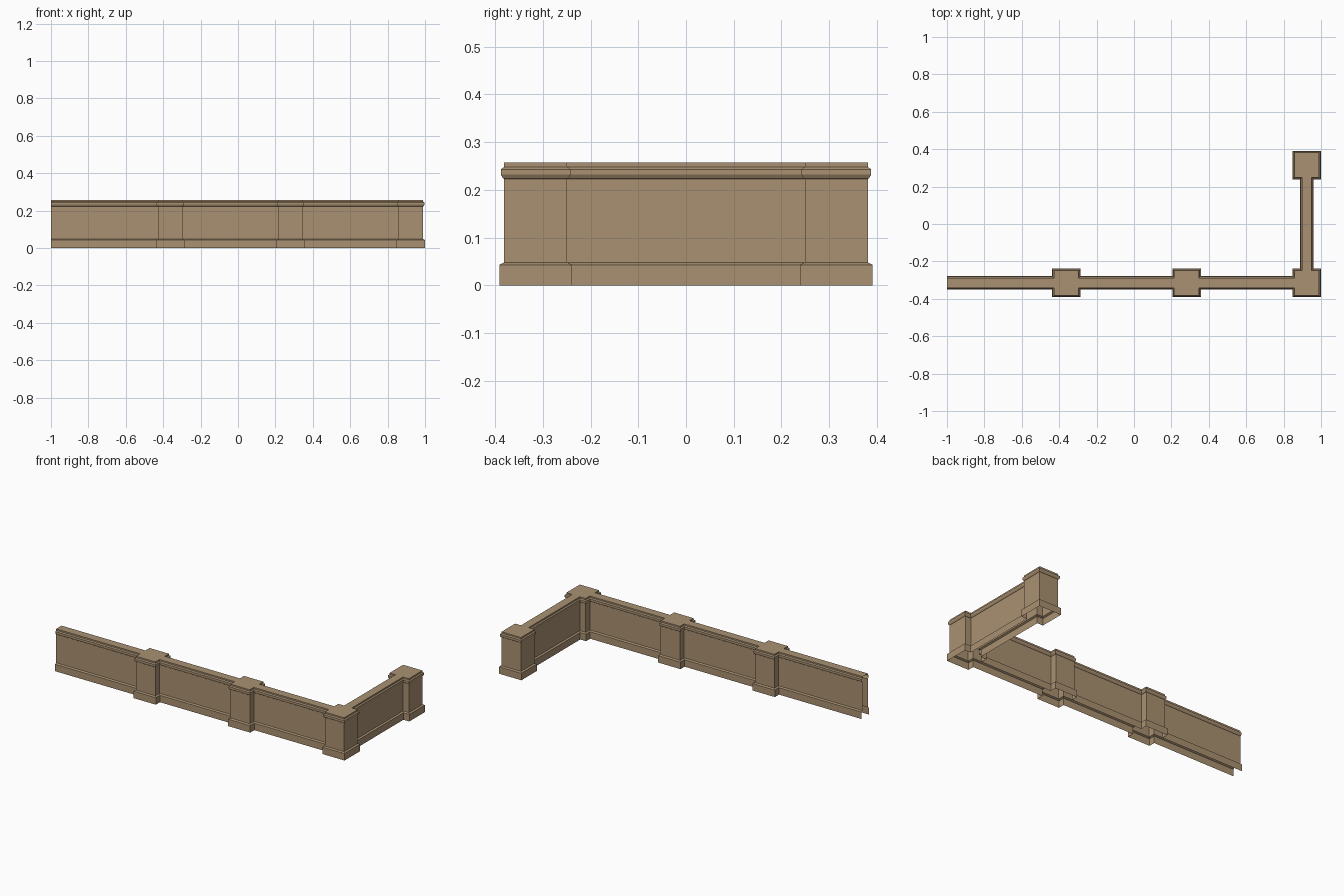
import bpy, bmesh

if "Cube" in bpy.data.objects:
    bpy.data.objects.remove(bpy.data.objects["Cube"])

stone = bpy.data.materials.new("tan_stone")
stone.diffuse_color = (0.40, 0.285, 0.168, 1)
stone.use_nodes = True
stone.node_tree.nodes["Principled BSDF"].inputs["Base Color"].default_value = stone.diffuse_color

WALL, POST = 0.026, 0.066            # half thickness of wall run and post
X, Y = 0.924, 0.315                  # corner post centre (x, +-y)
MID_POSTS = (-0.362, 0.281)          # posts along the long wall


def outline(d):
    """Plan of the whole wall, grown outward by d, counter-clockwise from the open left end."""
    w, p = WALL + d, POST + d
    front = [(-1, -w)]
    for cx in MID_POSTS:
        front += [(cx - p, -w), (cx - p, -p), (cx + p, -p), (cx + p, -w)]
    front += [(X - p, -w), (X - p, -p)]
    back = [(x, -y - Y) for x, y in reversed(front)]
    front = [(x, y - Y) for x, y in front]
    # corner post, short return wall and end post
    right = [(p, -Y - p), (p, -Y + p), (w, -Y + p), (w, Y - p), (p, Y - p), (p, Y + p)]
    left = [(-x, y) for x, y in reversed(right[1:])]
    mid = [(X + x, y) for x, y in right + left[:-1]]
    return front + mid + back


def sweep(name, profile, closed_top=False):
    """Skin a moulding profile of (offset, height) steps around the outline."""
    bm = bmesh.new()
    rings = [[bm.verts.new((x, y, z)) for x, y in outline(d)] for d, z in profile]
    for a, b in zip(rings, rings[1:]):
        for i in range(len(a) - 1):      # left end stays open
            bm.faces.new((a[i], a[i + 1], b[i + 1], b[i]))
    if closed_top:
        bm.faces.new(rings[-1])
    mesh = bpy.data.meshes.new(name)
    bm.to_mesh(mesh)
    bm.free()
    mesh.materials.append(stone)
    ob = bpy.data.objects.new(name, mesh)
    bpy.context.collection.objects.link(ob)


# plinth, plain wall faces and moulded coping
sweep("plinth", [(0.01, 0), (0.01, 0.043), (0, 0.048)])
sweep("wall_body", [(0, 0.048), (0, 0.223)])
sweep("coping", [(0, 0.223), (0.003, 0.225), (0.007, 0.232), (0.007, 0.243),
                 (0, 0.248), (0, 0.257)], closed_top=True)
